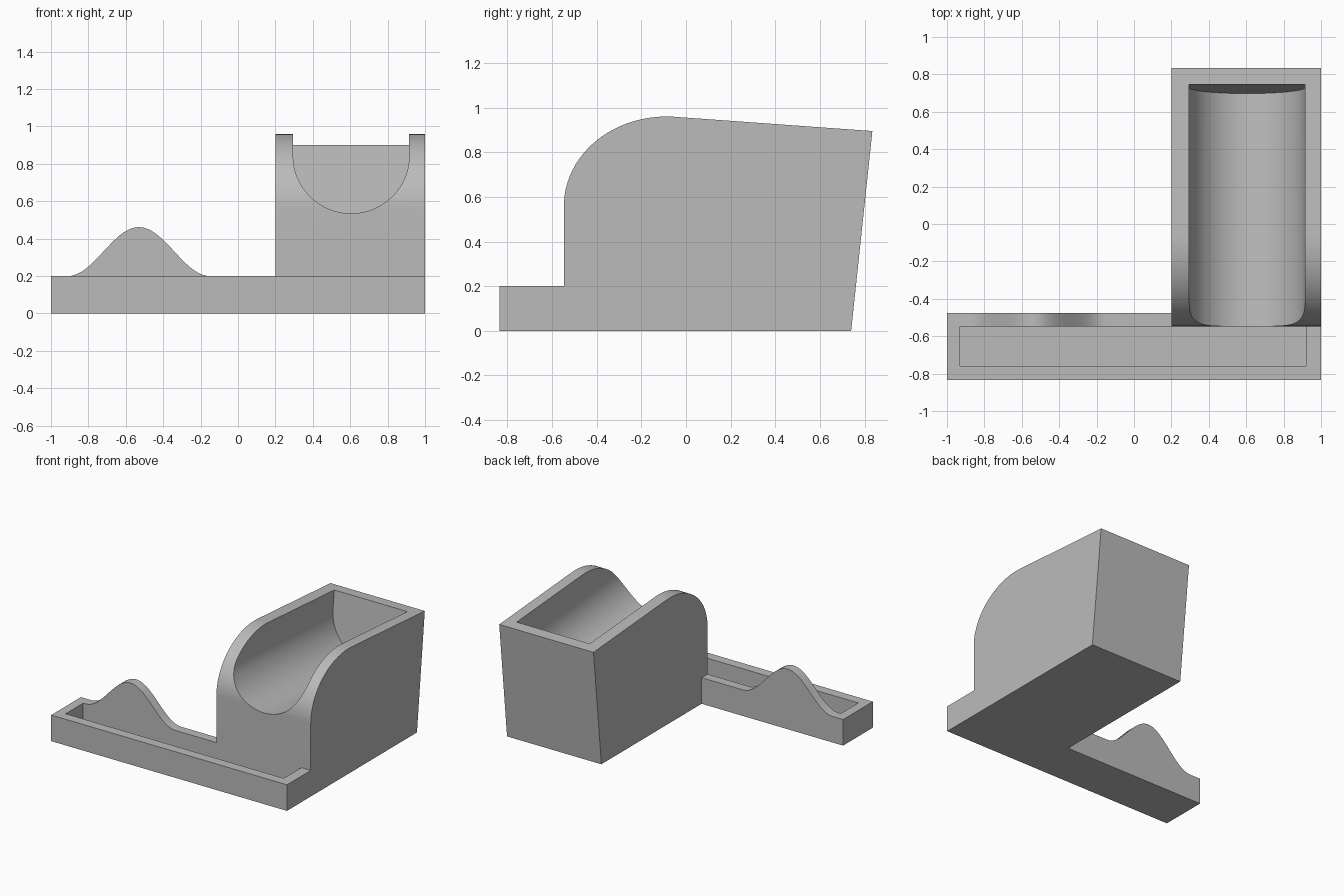
import bpy, bmesh, math

cube = bpy.data.objects.get("Cube")
if cube:
    bpy.data.objects.remove(cube, do_unlink=True)

grey = bpy.data.materials.new("plain_grey")
grey.use_nodes = True
grey.diffuse_color = (0.5, 0.5, 0.5, 1)
grey.node_tree.nodes["Principled BSDF"].inputs["Base Color"].default_value = grey.diffuse_color


def prism(name, outline, near, far):
    """Loft a 2D outline between two end placements."""
    bm = bmesh.new()
    a = [bm.verts.new(near(u, v)) for u, v in outline]
    b = [bm.verts.new(far(u, v)) for u, v in outline]
    bm.faces.new(a)
    bm.faces.new(b[::-1])
    n = len(a)
    for i in range(n):
        j = (i + 1) % n
        bm.faces.new((a[j], a[i], b[i], b[j]))
    bmesh.ops.recalc_face_normals(bm, faces=bm.faces)
    mesh = bpy.data.meshes.new(name)
    bm.to_mesh(mesh)
    bm.free()
    mesh.materials.append(grey)
    ob = bpy.data.objects.new(name, mesh)
    bpy.context.collection.objects.link(ob)
    return ob


def along_y(name, outline, y0, y1):
    return prism(name, outline, lambda x, z: (x, y0, z), lambda x, z: (x, y1, z))


def rect(x0, x1, z0, z1):
    return [(x0, z0), (x1, z0), (x1, z1), (x0, z1)]


def combine(target, other, operation):
    """Apply a boolean and discard the second solid."""
    mod = target.modifiers.new(operation.lower(), "BOOLEAN")
    mod.object, mod.operation, mod.solver = other, operation, "EXACT"
    bpy.context.view_layer.objects.active = target
    bpy.ops.object.modifier_apply(modifier=mod.name)
    bpy.data.objects.remove(other, do_unlink=True)


WALL_FRONT, WALL_BACK = -0.547, -0.475

# Long shallow tray with a rectangular recess
body = along_y("tray_and_cradle", rect(-1, 1, 0, 0.2), -0.835, WALL_BACK)
recess = along_y("recess_cutter", rect(-0.93, 0.92, 0.07, 0.4), -0.76, WALL_FRONT)
combine(body, recess, "DIFFERENCE")

# Bell-shaped hump on the rear wall of the tray
STEPS = 36
hump = [(-0.15, 0.1), (-0.91, 0.1)]
for i in range(STEPS + 1):
    t = 2 * i / STEPS - 1
    hump.append((-0.53 + 0.38 * t, 0.2 + 0.131 * (1 + math.cos(math.pi * t))))
combine(body, along_y("hump", hump, WALL_FRONT, WALL_BACK), "UNION")

# Cradle block: rounded front shoulder, sloping top, leaning back
side = [(0.835, 0.895), (0.74, 0), (WALL_FRONT, 0)]
for i in range(25):
    a = math.radians(94) * i / 24
    side.append((-0.087 - 0.46 * math.cos(a), 0.56 + 0.4 * math.sin(a)))
block = prism("cradle_block", side, lambda y, z: (0.2, y, z), lambda y, z: (1, y, z))

# Round-bottomed trough sloping gently towards the leaning back wall
SLOPE, LEAN = 0.071, 0.106
trough = [(0.915, 1.3), (0.295, 1.3)]
for i in range(41):
    a = math.pi * (1 + i / 40)
    trough.append((0.605 + 0.31 * math.cos(a), 0.845 + 0.31 * math.sin(a)))


def drop(x, y, z):
    return (x, y, z - SLOPE * (y - WALL_FRONT))


def trough_back(x, z):
    y = (0.65 + LEAN * (z + SLOPE * WALL_FRONT)) / (1 + LEAN * SLOPE)
    return drop(x, y, z)


cutter = prism("trough_cutter", trough, lambda x, z: drop(x, -0.9, z), trough_back)
combine(block, cutter, "DIFFERENCE")
combine(body, block, "UNION")

# Merge coplanar faces and shade
bm = bmesh.new()
bm.from_mesh(body.data)
bmesh.ops.remove_doubles(bm, verts=bm.verts, dist=0.0001)
bmesh.ops.dissolve_limit(bm, angle_limit=math.radians(0.2), verts=bm.verts, edges=bm.edges)
bm.to_mesh(body.data)
bm.free()
bpy.ops.object.select_all(action="DESELECT")
body.select_set(True)
bpy.context.view_layer.objects.active = body
bpy.ops.object.shade_smooth_by_angle(angle=math.radians(30))
